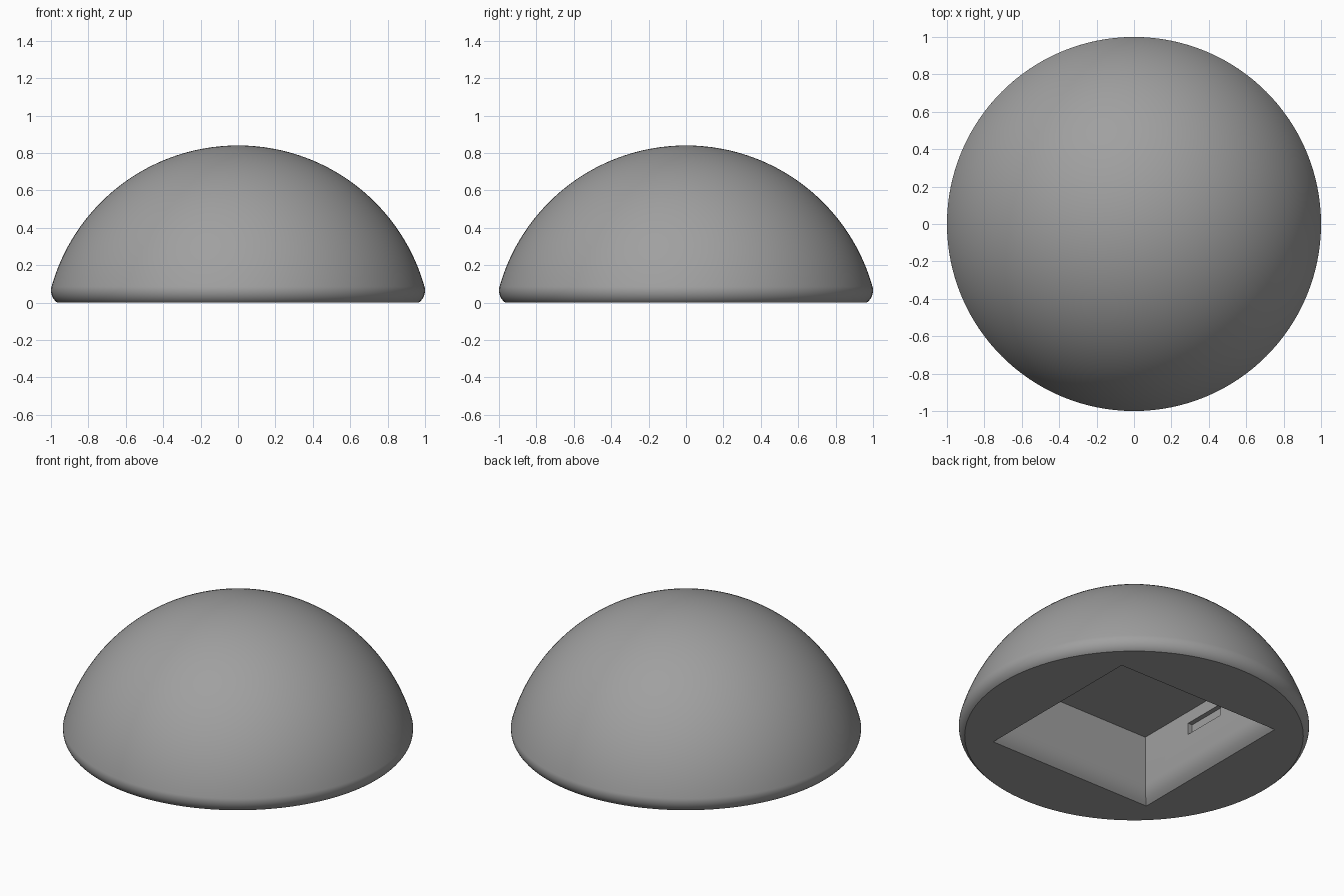
import bpy, bmesh, math

if "Cube" in bpy.data.objects:
    bpy.data.objects.remove(bpy.data.objects["Cube"])

grey = bpy.data.materials.new("mid_grey")
grey.diffuse_color = (0.35, 0.35, 0.35, 1)
grey.use_nodes = True
grey.node_tree.nodes["Principled BSDF"].inputs["Base Color"].default_value = grey.diffuse_color

HALF, DEPTH = 0.524, 0.416       # pocket half-width and depth
FLARE_R, FLARE_A = 0.157, math.radians(45)   # curved flare at the pocket mouth


def new_object(name, bm):
    mesh = bpy.data.meshes.new(name)
    bm.to_mesh(mesh)
    bm.free()
    mesh.materials.append(grey)
    obj = bpy.data.objects.new(name, mesh)
    bpy.context.collection.objects.link(obj)
    return obj


def loft(name, rings, apex=None):
    """Closed solid from stacked rings of points, capped flat or by an apex."""
    bm = bmesh.new()
    loops = [[bm.verts.new(p) for p in ring] for ring in rings]
    n = len(loops[0])
    for a, b in zip(loops, loops[1:]):
        for k in range(n):
            m = (k + 1) % n
            bm.faces.new((a[k], a[m], b[m], b[k]))
    bm.faces.new(loops[0][::-1])
    if apex:
        tip = bm.verts.new(apex)
        for k in range(n):
            bm.faces.new((loops[-1][k], loops[-1][(k + 1) % n], tip))
    else:
        bm.faces.new(loops[-1])
    return new_object(name, bm)


def rect(x0, x1, y0, y1, z):
    return [(x0, y0, z), (x1, y0, z), (x1, y1, z), (x0, y1, z)]


# Dome profile: spherical cap running tangentially into a rounded rim
TOP, RIM_X, RIM_Z, RIM_R = 0.84, 0.92, 0.065, 0.08
centre = -0.196
radius = TOP - centre
join = math.atan2(RIM_Z - centre, RIM_X)
low = -math.asin(RIM_Z / RIM_R)
profile = []
for i in range(12):
    a = low + (join - low) * i / 12
    profile.append((RIM_X + RIM_R * math.cos(a), RIM_Z + RIM_R * math.sin(a)))
for i in range(40):
    a = join + (math.pi / 2 - join) * i / 40
    profile.append((radius * math.cos(a), centre + radius * math.sin(a)))

# Solid dome with a flat base
SEG = 128
turns = [2 * math.pi * k / SEG for k in range(SEG)]
dome = loft("dome", [[(r * math.cos(t), r * math.sin(t), z) for t in turns]
                     for r, z in profile], (0, 0, TOP))

# Square pocket flaring out at its mouth
flare_h = FLARE_R * math.sin(FLARE_A)
steps = [FLARE_A * (1 - i / 8) for i in range(9)]
sizes = [(HALF + FLARE_R * (1 - math.cos(a)), flare_h - FLARE_R * math.sin(a)) for a in steps]
sizes = [(sizes[0][0], -0.2)] + sizes + [(HALF, DEPTH)]
pocket = loft("pocket_cutter", [rect(-s, s, -s, s, z) for s, z in sizes])

# Shallow slot in the left wall of the pocket
slot = loft("slot_cutter", [rect(-HALF - 0.03, -HALF + 0.1, -0.143, 0.143, z)
                            for z in (0.267, 0.34)])

bpy.context.view_layer.objects.active = dome
dome.select_set(True)
for cutter in (pocket, slot):
    cutter.hide_render = True
    cut = dome.modifiers.new(cutter.name, 'BOOLEAN')
    cut.operation = 'DIFFERENCE'
    cut.solver = 'EXACT'
    cut.object = cutter
    bpy.ops.object.modifier_apply(modifier=cut.name)
    bpy.data.objects.remove(cutter)

bpy.ops.object.shade_smooth_by_angle(angle=math.radians(30))
